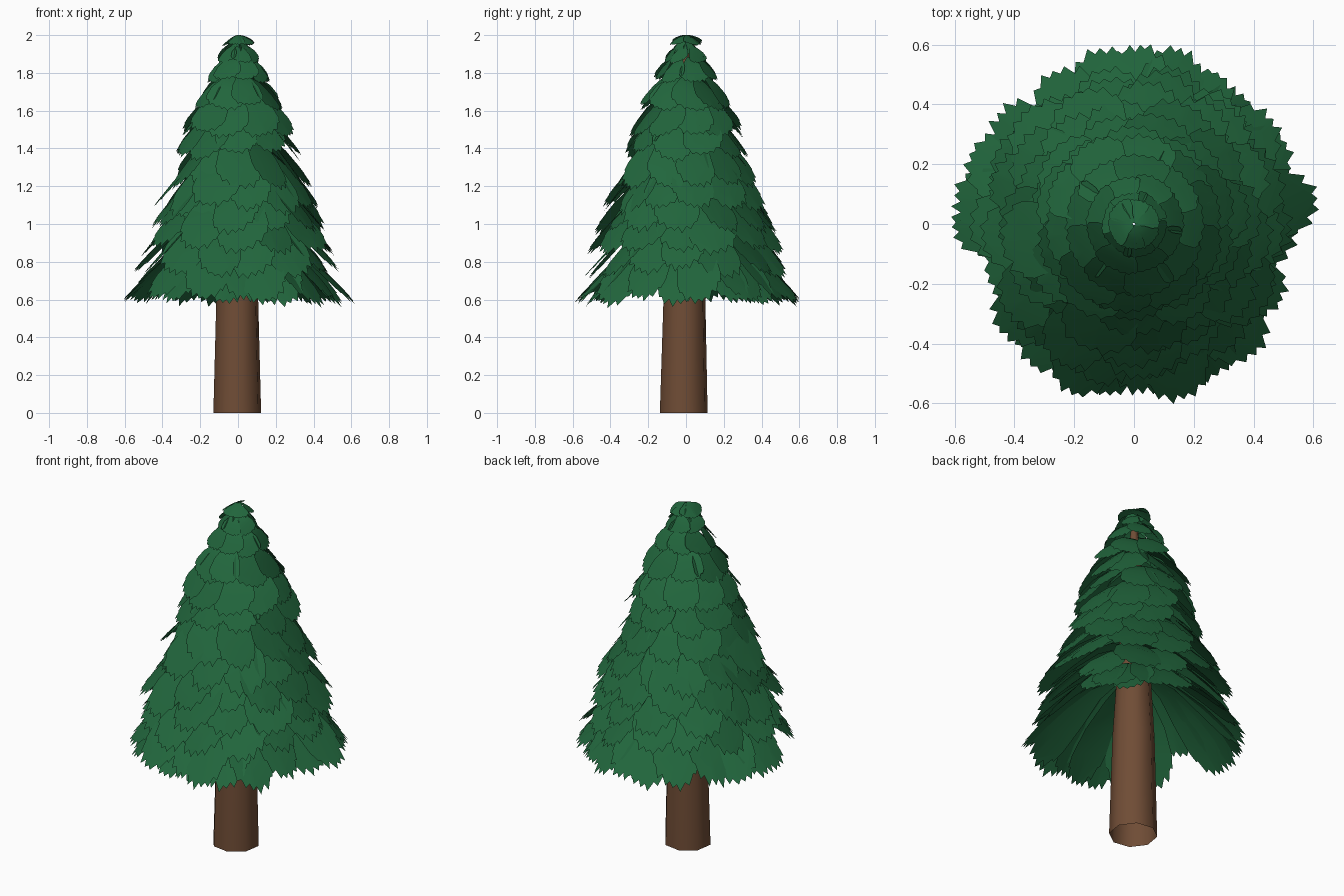
import bpy, bmesh, math, random
from mathutils import Vector

if "Cube" in bpy.data.objects:
    bpy.data.objects.remove(bpy.data.objects["Cube"])

random.seed(11)


def material(name, rgb):
    m = bpy.data.materials.new(name)
    m.diffuse_color = (*rgb, 1)
    m.use_nodes = True
    m.node_tree.nodes["Principled BSDF"].inputs["Base Color"].default_value = m.diffuse_color
    return m


GREEN = material("needle green", (0.0155, 0.133, 0.046))
BROWN = material("bark brown", (0.160, 0.073, 0.036))


def make_object(name, bm, mat):
    mesh = bpy.data.meshes.new(name)
    bm.to_mesh(mesh)
    bm.free()
    mesh.materials.append(mat)
    ob = bpy.data.objects.new(name, mesh)
    bpy.context.collection.objects.link(ob)
    return ob


# Trunk: eight-sided tapering column, open at the foot
bm = bmesh.new()
rings = []
for z, r in ((0, 0.130), (0.6, 0.114), (1.1, 0.085), (1.6, 0.045), (1.96, 0.012)):
    rings.append([bm.verts.new((-0.004 + r * math.cos(math.tau * (i + 0.3) / 8),
                                -0.012 * (1 - z / 2) + r * math.sin(math.tau * (i + 0.3) / 8), z))
                  for i in range(8)])
for a, b in zip(rings, rings[1:]):
    for i in range(8):
        j = (i + 1) % 8
        bm.faces.new((a[i], a[j], b[j], b[i])).smooth = True
make_object("trunk", bm, BROWN)

# Branch outline: (share of length, share of half width), then a toothed round tip
SIDE = [(0.0, 0.15), (0.3, 0.45), (0.55, 0.85), (0.76, 1.0)]
TIP = [(0.85, 0.93), (0.86, 0.82), (0.95, 0.70), (0.93, 0.50), (1.0, 0.33), (0.965, 0.15)]


def add_branch(bm, azimuth, r_tip, z_tip, r_base, z_base, half, twist):
    """One drooping spray with a jagged end, steeper towards its tip."""
    out = Vector((math.cos(azimuth), math.sin(azimuth), 0))
    side = Vector((-out.y, out.x, 0))

    def point(t, w):
        r = r_base + (r_tip - r_base) * t
        z = z_base + (z_tip - z_base) * t ** 1.5
        z += twist * half * w - 0.12 * half * w * w
        return bm.verts.new(out * r + side * (w * half) + Vector((0, 0, z)))

    rows = [(point(t, -w), point(t, 0), point(t, w)) for t, w in SIDE]
    for a, b in zip(rows, rows[1:]):
        for i in (0, 1):
            bm.faces.new((a[i], b[i], b[i + 1], a[i + 1]))
    mid = point(1.0, 0)
    left = [point(t + random.uniform(-0.012, 0.012), -w) for t, w in TIP]
    right = [point(t + random.uniform(-0.012, 0.012), w) for t, w in TIP]
    l, c, r = rows[-1]
    bm.faces.new([c, l] + left + [mid])
    bm.faces.new([c, mid] + right[::-1] + [r])


def add_tier(name, sprays, z_tip, r_base, z_base, half, z_jitter):
    """A ring of sprays, each given as (azimuth in degrees, tip radius)."""
    bm = bmesh.new()
    for a, r in sprays:
        dz = random.uniform(-1, 1) * z_jitter
        add_branch(bm, math.radians(a), r, z_tip + dz, r_base, z_base + dz * 0.8,
                   half * random.uniform(0.9, 1.1), random.uniform(-0.35, 0.35))
    for f in bm.faces:
        f.smooth = True
    make_object(name, bm, GREEN)


# Lowest skirt, with gaps that show the trunk
SKIRT = [(8, .62), (-3, .55), (28, .58), (37, .585), (50, .57), (61, .58), (75, .61), (88, .60),
         (101, .60), (118, .58), (141, .59), (157, .60), (171, .61), (181, .61), (219, .58),
         (234, .59), (250, .61), (262, .58), (273, .57), (286, .61), (299, .58), (313, .60),
         (333, .56)]
add_tier("branch_tier_1", SKIRT, 0.59, 0.06, 1.0, 0.115, 0.015)

# Upper tiers: tip radius, tip height, base height, branch count, half width
TIERS = [
    (0.54, 0.74, 1.12, 14, 0.125),
    (0.52, 0.85, 1.23, 13, 0.125),
    (0.475, 0.96, 1.33, 12, 0.12),
    (0.44, 1.07, 1.43, 12, 0.12),
    (0.38, 1.21, 1.53, 11, 0.115),
    (0.335, 1.36, 1.63, 10, 0.11),
    (0.31, 1.48, 1.72, 10, 0.105),
    (0.24, 1.62, 1.80, 9, 0.094),
    (0.17, 1.76, 1.89, 8, 0.074),
    (0.11, 1.86, 1.95, 6, 0.058),
    (0.065, 1.90, 1.97, 5, 0.046),
    (0.088, 1.95, 2.00, 6, 0.048),
]
for n, (r, z, zb, count, half) in enumerate(TIERS, 2):
    start = random.uniform(0, 360)
    step = 360 / count
    crown = n == len(TIERS) + 1
    sprays = [(start + step * (i + random.uniform(-0.14, 0.14)), r * random.uniform(0.93, 1.03))
              for i in range(count)]
    add_tier(f"branch_tier_{n}", sprays, z, 0.004 if crown else min(0.06, r * 0.3), zb, half,
             0.0 if crown else min(0.03, 0.07 * r))
